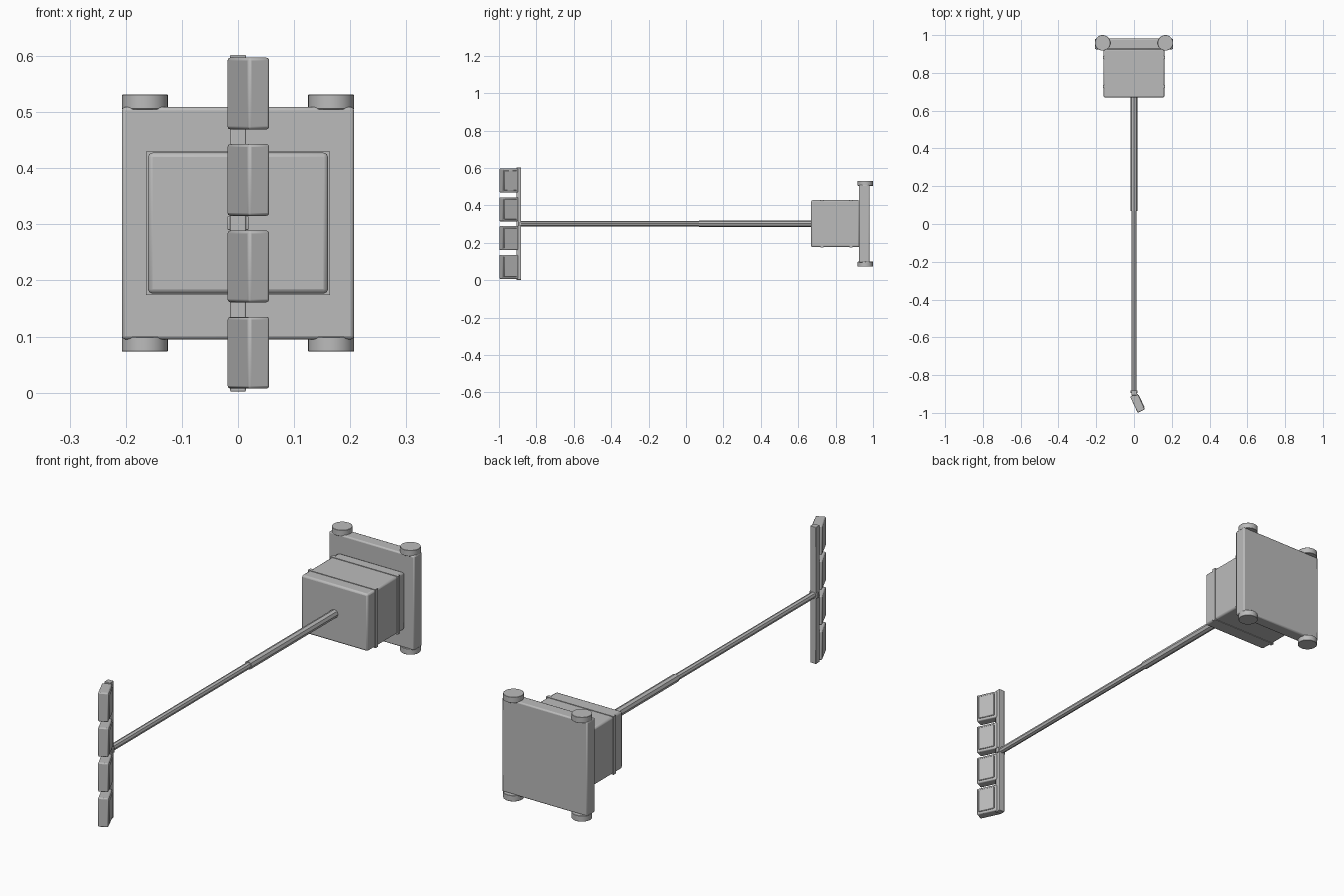
import bpy
import math
from mathutils import Vector

old = bpy.data.objects.get("Cube")
if old:
    bpy.data.objects.remove(old, do_unlink=True)

grey = bpy.data.materials.new("plain grey")
grey.use_nodes = True
colour = (0.5, 0.5, 0.5, 1)
grey.diffuse_color = colour
grey.node_tree.nodes["Principled BSDF"].inputs["Base Color"].default_value = colour

MID_Z = 0.302


def finish(obj, name, bevel=0, segments=2):
    obj.name = name
    obj.data.materials.append(grey)
    if bevel:
        mod = obj.modifiers.new("soft edges", "BEVEL")
        mod.width = bevel
        mod.segments = segments
        mod.limit_method = "ANGLE"
    bpy.ops.object.shade_smooth_by_angle(angle=math.radians(35))
    return obj


def box(name, centre, size, bevel=0, turn=0, segments=2):
    bpy.ops.mesh.primitive_cube_add(size=1, location=centre, rotation=(0, 0, turn))
    obj = bpy.context.object
    obj.scale = size
    bpy.ops.object.transform_apply(location=False, rotation=False, scale=True)
    return finish(obj, name, bevel, segments)


def rod(name, y_start, y_end, radius):
    bpy.ops.mesh.primitive_cylinder_add(
        vertices=8, radius=radius, depth=y_end - y_start,
        location=(0, (y_start + y_end) / 2, MID_Z), rotation=(math.pi / 2, 0, 0))
    return finish(bpy.context.object, name)


# Mounting plate with a round foot at each corner
box("back_plate", (0, 0.953, MID_Z), (0.414, 0.056, 0.414), 0.006)
for side in (-1, 1):
    for level in (-1, 1):
        bpy.ops.mesh.primitive_cylinder_add(
            vertices=32, radius=0.041, depth=0.026,
            location=(side * 0.166, 0.959, MID_Z + level * 0.216))
        finish(bpy.context.object, "corner_foot", 0.001, 1)

# Housing with two raised bands
box("housing", (0, 0.798, MID_Z), (0.321, 0.258, 0.251), 0.008)
for y in (0.728, 0.882):
    box("housing_band", (0, y, MID_Z), (0.328, 0.016, 0.256))

# Telescopic arm
rod("arm_outer", 0.07, 0.68, 0.018)
rod("arm_inner", -0.89, 0.08, 0.014)
box("arm_bracket", (0, -0.888, MID_Z), (0.038, 0.014, 0.024), 0.002)

# Upright bar carrying four angled pads
box("upright_bar", (0, -0.894, MID_Z), (0.028, 0.026, 0.6), 0.002)
turn = math.radians(25)
centre = Vector((0.0185, -0.948, 0))
outward = Vector((math.cos(turn), math.sin(turn), 0))
for i in range(4):
    height = Vector((0, 0, MID_Z + (i - 1.5) * 0.154))
    box("pad_block", centre + height, (0.042, 0.094, 0.128), 0.005, turn)
    box("pad_face", centre + height + outward * 0.0215,
        (0.006, 0.074, 0.108), 0.002, turn, 1)
